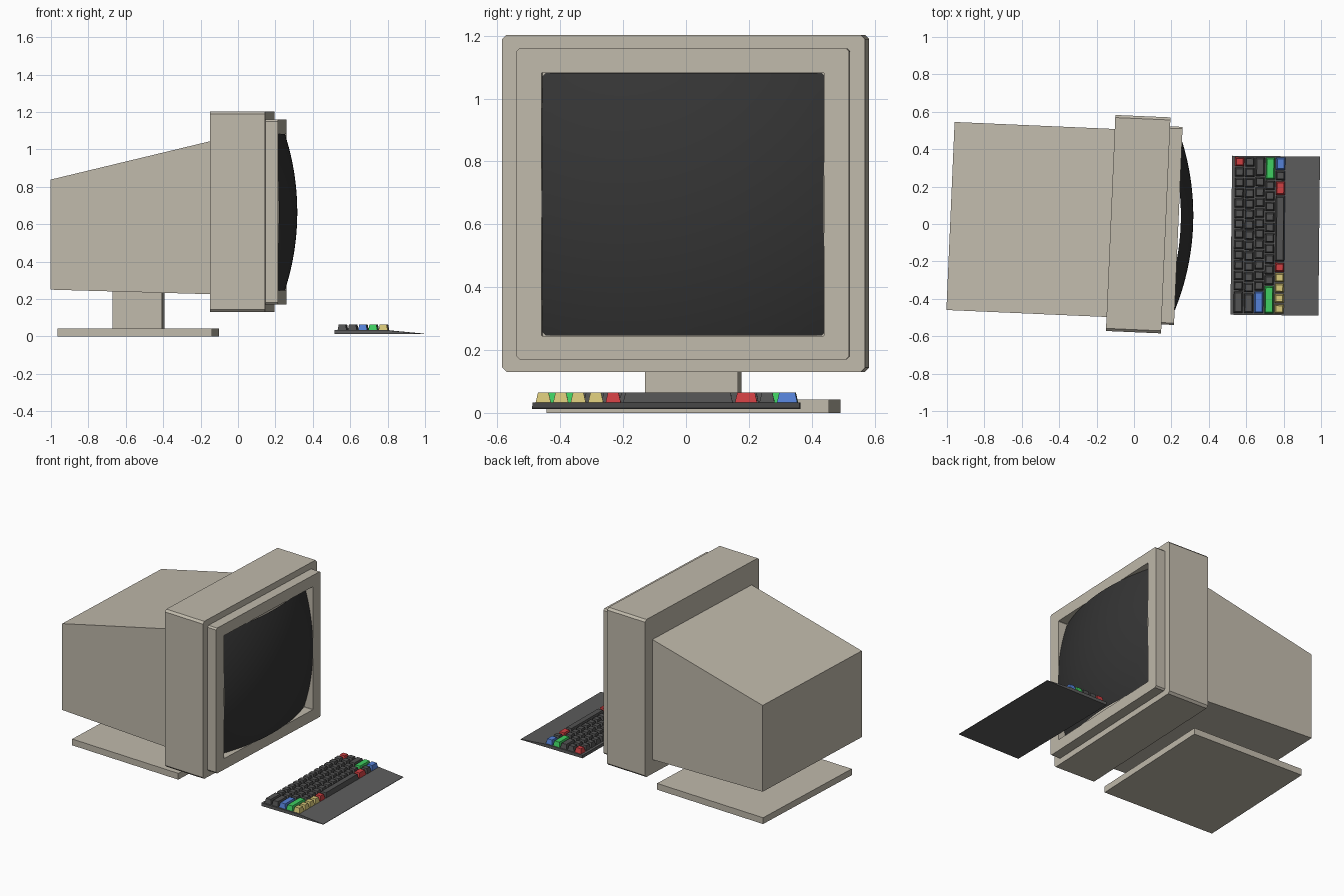
import bpy, bmesh
from math import radians, sqrt

cube = bpy.data.objects.get("Cube")
if cube:
    bpy.data.objects.remove(cube, do_unlink=True)


def material(name, rgb):
    m = bpy.data.materials.new(name)
    m.use_nodes = True
    m.diffuse_color = (*rgb, 1)
    m.node_tree.nodes["Principled BSDF"].inputs["Base Color"].default_value = (*rgb, 1)
    return m


BEIGE = material("beige plastic", (0.53, 0.49, 0.41))
GLASS = material("dark glass", (0.035, 0.035, 0.035))
CASE = material("grey case", (0.11, 0.11, 0.11))
KEYS = {
    "d": material("dark key", (0.085, 0.085, 0.085)),
    "r": material("red key", (0.62, 0.05, 0.055)),
    "g": material("green key", (0.05, 0.62, 0.12)),
    "b": material("blue key", (0.09, 0.22, 0.68)),
    "y": material("yellow key", (0.68, 0.57, 0.19)),
}
MONITOR = dict(angle=-2.5, location=(0, 0, 0))
KEYBOARD = dict(angle=-0.6, location=(0.755, -0.0625, 0))


def finish(name, bm, mat, angle, location):
    bmesh.ops.recalc_face_normals(bm, faces=bm.faces)
    mesh = bpy.data.meshes.new(name)
    bm.to_mesh(mesh)
    bm.free()
    mesh.materials.append(mat)
    obj = bpy.data.objects.new(name, mesh)
    obj.rotation_euler.z = radians(angle)
    obj.location = location
    bpy.context.collection.objects.link(obj)
    return obj


def loft(name, sections, mat, place):
    """Skin matching closed loops and cap both ends."""
    bm = bmesh.new()
    rings = [[bm.verts.new(p) for p in s] for s in sections]
    for a, b in zip(rings, rings[1:]):
        for i in range(len(a)):
            j = (i + 1) % len(a)
            bm.faces.new((a[i], a[j], b[j], b[i]))
    bm.faces.new(rings[0])
    bm.faces.new(rings[-1])
    return finish(name, bm, mat, **place)


def upright(x, half, z0, z1, c=0):
    """Rectangle facing x, with optional chamfered corners."""
    if not c:
        return [(x, -half, z0), (x, half, z0), (x, half, z1), (x, -half, z1)]
    return [(x, y, z) for y, z in (
        (-half + c, z0), (half - c, z0), (half, z0 + c), (half, z1 - c),
        (half - c, z1), (-half + c, z1), (-half, z1 - c), (-half, z0 + c))]


# Monitor housing
loft("monitor_body", [upright(-0.982, 0.503, 0.25, 0.838),
                      upright(-0.1, 0.503, 0.225, 1.05)], BEIGE, MONITOR)
loft("front_housing", [upright(x, 0.578, 0.13, 1.203, 0.014)
                       for x in (-0.125, 0.17)], BEIGE, MONITOR)
loft("screen_surround", [upright(0.165, 0.53, 0.17, 1.16, 0.01),
                         upright(0.237, 0.53, 0.17, 1.16, 0.01),
                         upright(0.237, 0.45, 0.245, 1.083, 0.002),
                         upright(0.172, 0.45, 0.245, 1.083, 0.002)], BEIGE, MONITOR)

# Stand
loft("stand_neck", [upright(x, 0.148, 0.03, 0.26) for x in (-0.664, -0.4)],
     BEIGE, MONITOR)
loft("stand_base", [upright(x, 0.45, 0, 0.043) for x in (-0.945, -0.12)],
     BEIGE, MONITOR)

# Bulging screen, a rectangular patch of a sphere
bm = bmesh.new()
bmesh.ops.create_grid(bm, x_segments=32, y_segments=32, size=1)
RADIUS = 1.35
for v in bm.verts:
    y, z = v.co.x * 0.449, v.co.y * 0.418
    v.co = (0.316 - RADIUS + sqrt(RADIUS**2 - y * y - z * z), y, 0.664 + z)
screen = finish("screen", bm, GLASS, **MONITOR)
for poly in screen.data.polygons:
    poly.use_smooth = True
if screen.data.polygons[0].normal.x < 0:
    screen.data.flip_normals()

# Keyboard case with sloping palm rest
profile = [(-0.235, 0.012), (0.235, 0.012), (0.235, 0.015),
           (0.045, 0.033), (-0.235, 0.033)]
loft("keyboard_case", [[(x, y, z) for x, z in profile] for y in (-0.425, 0.425)],
     CASE, KEYBOARD)

# Key rows, listed as (colour, length) from the far end
ROWS = [
    [("r", 1)] + [("d", 1)] * 12 + [("d", 2.2)],
    [("d", 1)] * 13 + [("d", 2)],
    [("d", 1.9)] + [("d", 1)] * 11 + [("b", 2.2)],
    [("g", 2.2)] + [("d", 1)] * 10 + [("g", 2.7)],
    [("b", 1.3), ("d", 1), ("r", 1.4), ("d", 6.4), ("r", 1)] + [("y", 1)] * 4,
]


def flat(x, y, hx, hy, z):
    return [(x - hx, y - hy, z), (x + hx, y - hy, z),
            (x + hx, y + hy, z), (x - hx, y + hy, z)]


for r, row in enumerate(ROWS):
    unit = 0.84 / sum(size for _, size in row)
    x, y = -0.194 + r * 0.0548, 0.421
    for k, (colour, size) in enumerate(row):
        half = size * unit / 2
        loft(f"key_row{r + 1}_{k + 1}",
             [flat(x, y - half, 0.025, half - 0.003, 0.03),
              flat(x, y - half, 0.018, half - 0.011, 0.065)],
             KEYS[colour], KEYBOARD)
        y -= 2 * half
